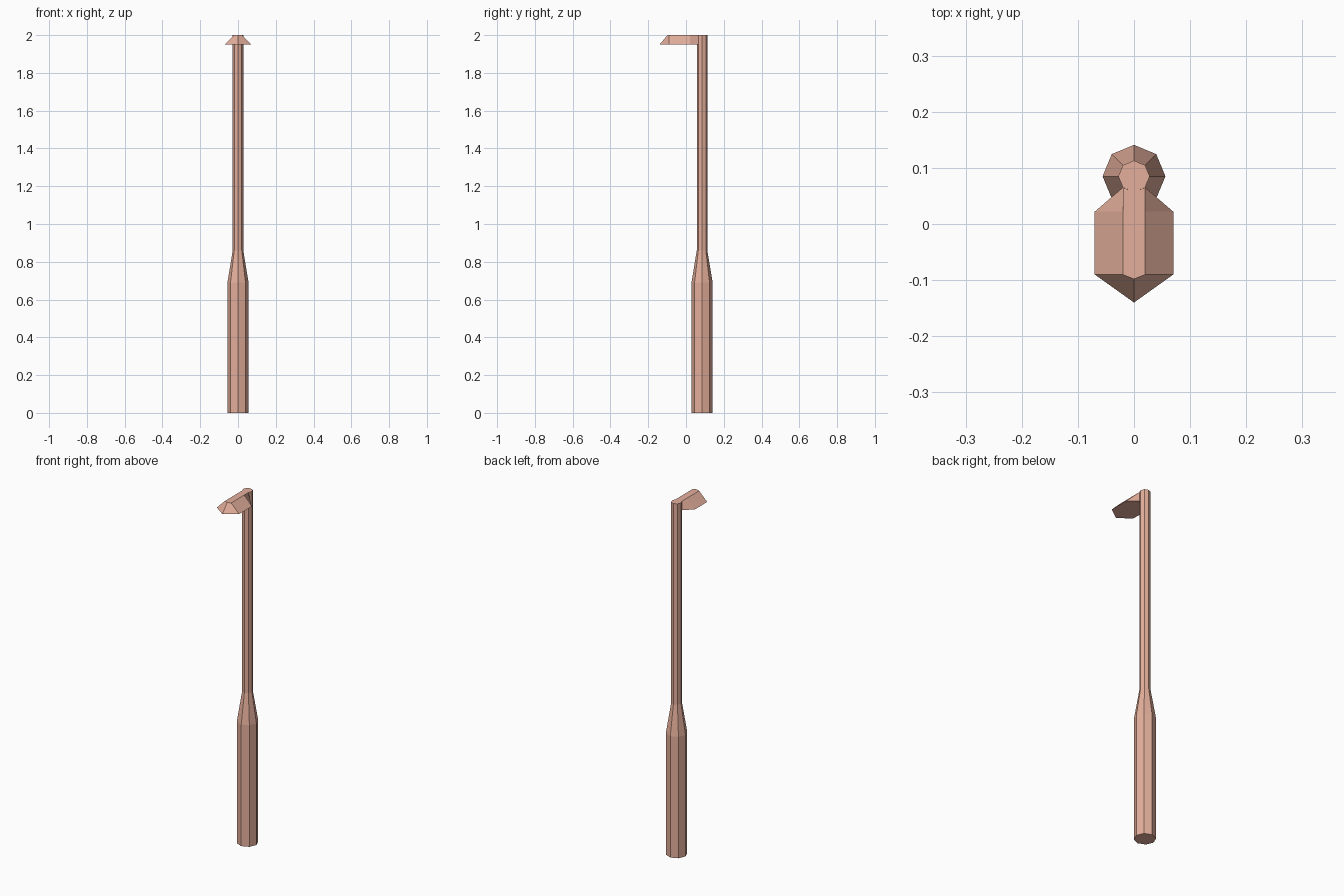
import bpy, bmesh, math

if "Cube" in bpy.data.objects:
    bpy.data.objects.remove(bpy.data.objects["Cube"])

mat = bpy.data.materials.new("clay")
mat.diffuse_color = (0.78, 0.43, 0.33, 1)
mat.use_nodes = True
mat.node_tree.nodes["Principled BSDF"].inputs["Base Color"].default_value = mat.diffuse_color


def finish(bm, name):
    bmesh.ops.recalc_face_normals(bm, faces=bm.faces[:])
    mesh = bpy.data.meshes.new(name)
    bm.to_mesh(mesh)
    bm.free()
    mesh.materials.append(mat)
    obj = bpy.data.objects.new(name, mesh)
    bpy.context.collection.objects.link(obj)
    return obj


def loft(bm, rings):
    # Bridge consecutive rings of equal length and cap both ends
    loops = [[bm.verts.new(p) for p in ring] for ring in rings]
    for a, b in zip(loops, loops[1:]):
        for i in range(len(a)):
            j = (i + 1) % len(a)
            bm.faces.new((a[i], a[j], b[j], b[i]))
    bm.faces.new(loops[0][::-1])
    bm.faces.new(loops[-1])


def mirrored(half, z):
    # Outline from front tip to back point, reflected across x = 0
    left = [(-x, y) for x, y in half[-2:0:-1]]
    return [(x, y, z) for x, y in half + left]


# Eight-sided pole: thick handle, taper, thin shaft
POLE_Y = 0.085
profile = [(0.056, 0), (0.056, 0.69), (0.028, 0.86), (0.028, 2.0)]
bm = bmesh.new()
loft(bm, [[(r * math.cos(k * math.pi / 4), POLE_Y + r * math.sin(k * math.pi / 4), z)
           for k in range(8)] for r, z in profile])
finish(bm, "pole")

# Lamp head: wide flat underside sloping up to a narrow top strip, back fits the pole
bottom = [(0, -0.14), (0.07, -0.09), (0.07, 0.022), (0.02, 0.065), (0, 0.057)]
top = [(0, -0.098), (0.02, -0.09), (0.02, 0.022), (0.02, 0.065), (0, 0.057)]
bm = bmesh.new()
loft(bm, [mirrored(bottom, 1.95), mirrored(top, 2.0)])
finish(bm, "lamp_head")
